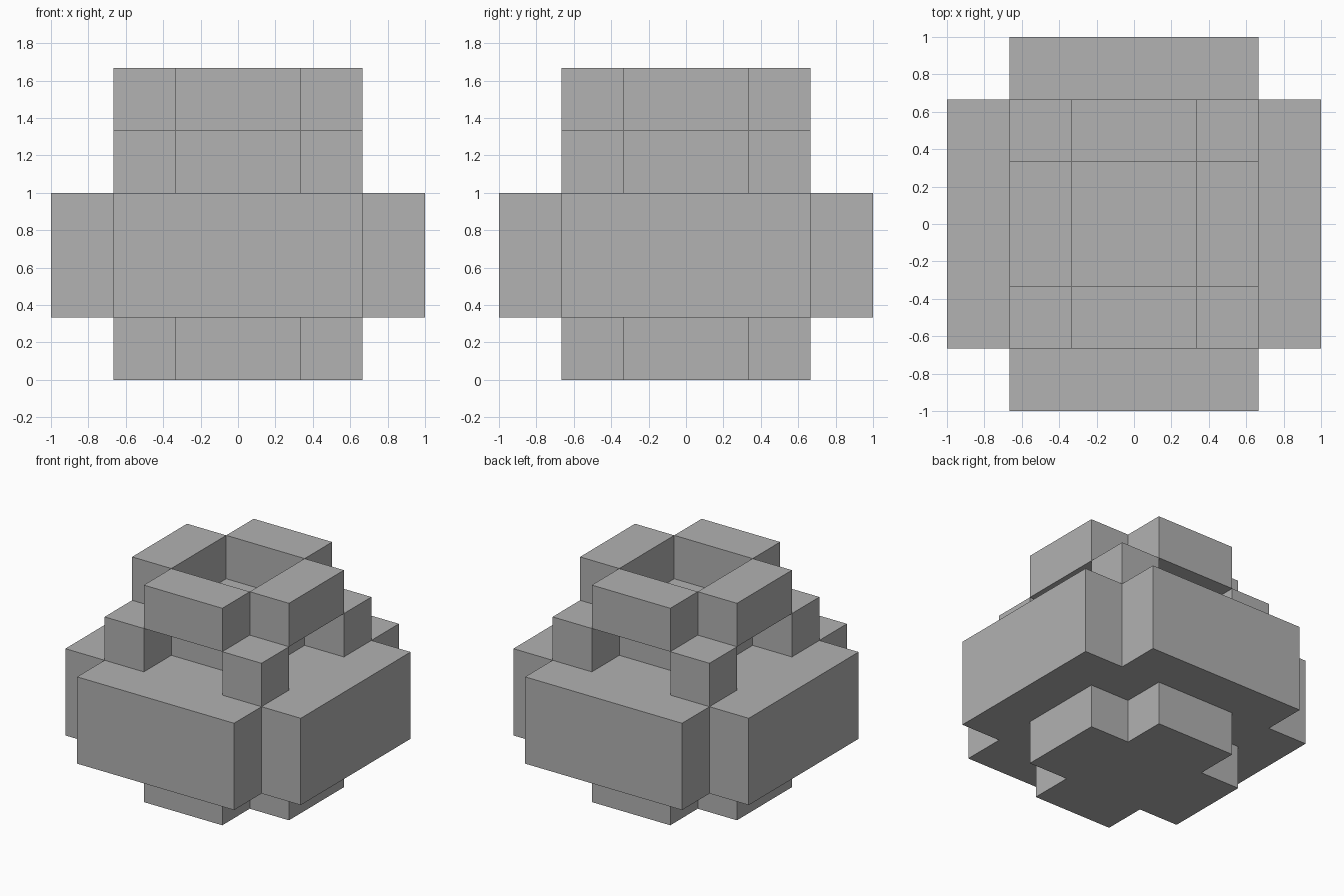
import bpy, bmesh

if "Cube" in bpy.data.objects:
    bpy.data.objects.remove(bpy.data.objects["Cube"])

U = 1 / 3  # one block of the grid

grey = bpy.data.materials.new("grey")
grey.diffuse_color = (0.445, 0.445, 0.445, 1)
grey.use_nodes = True
grey.node_tree.nodes["Principled BSDF"].inputs["Base Color"].default_value = grey.diffuse_color


def prism(name, profile, z0, z1):
    """Extrude a flat outline, given in blocks, from z0 up to z1."""
    bm = bmesh.new()
    face = bm.faces.new([bm.verts.new((x * U, y * U, z0 * U)) for x, y in profile])
    ext = bmesh.ops.extrude_face_region(bm, geom=[face], use_keep_orig=True)
    top = [v for v in ext["geom"] if isinstance(v, bmesh.types.BMVert)]
    bmesh.ops.translate(bm, verts=top, vec=(0, 0, (z1 - z0) * U))
    bmesh.ops.recalc_face_normals(bm, faces=bm.faces)
    mesh = bpy.data.meshes.new(name)
    bm.to_mesh(mesh)
    bm.free()
    mesh.materials.append(grey)
    obj = bpy.data.objects.new(name, mesh)
    bpy.context.collection.objects.link(obj)
    return obj


def rect(x0, y0, x1, y1):
    return [(x0, y0), (x1, y0), (x1, y1), (x0, y1)]


def notched_square(r):
    """Square of half-width r with a one-block notch at each corner."""
    n = r - 1
    quarter = [(r, -n), (r, n), (n, n)]
    points = []
    for _ in range(4):
        points += quarter
        quarter = [(-y, x) for x, y in quarter]
    return points


# Foot and wide body
prism("foot", notched_square(2), 0, 1)
prism("body", notched_square(3), 1, 3)

# Neck: central core with a post at each corner
prism("neck_core", rect(-1, -1, 1, 1), 3, 4)
for sx in (-1, 1):
    for sy in (-1, 1):
        x, y = 1.5 * sx, 1.5 * sy
        prism("corner_post", rect(x - .5, y - .5, x + .5, y + .5), 3, 4)

# Open crown: four blocks around a square well
for s in (-1, 1):
    c = 1.5 * s
    prism("crown_block_y", rect(-1, c - .5, 1, c + .5), 4, 5)
    prism("crown_block_x", rect(c - .5, -1, c + .5, 1), 4, 5)
